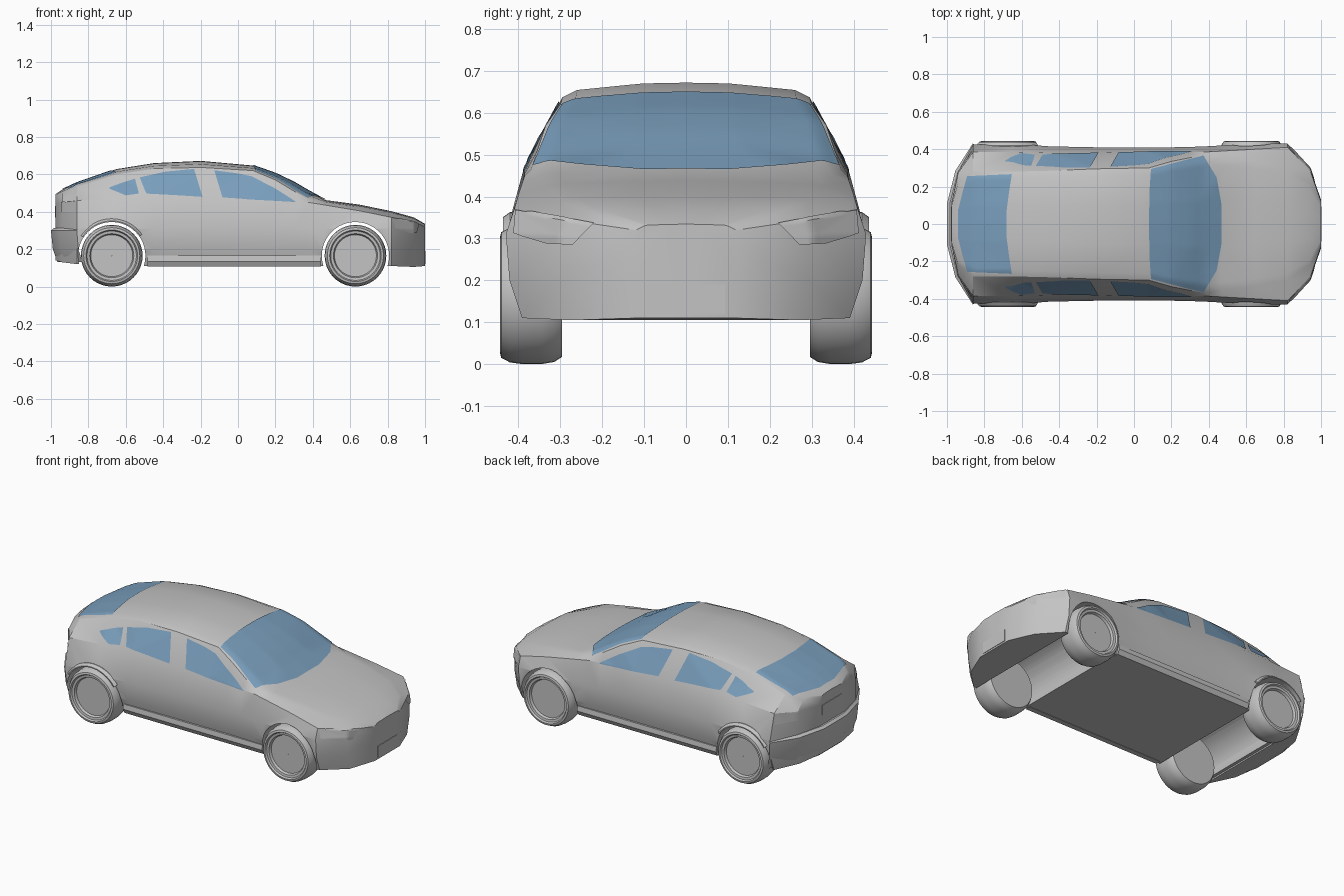
import bpy, bmesh, math
from mathutils import Vector
from mathutils.bvhtree import BVHTree

if "Cube" in bpy.data.objects:
    bpy.data.objects.remove(bpy.data.objects["Cube"])


def material(name, rgb):
    m = bpy.data.materials.new(name)
    m.diffuse_color = (*rgb, 1)
    m.use_nodes = True
    m.node_tree.nodes["Principled BSDF"].inputs["Base Color"].default_value = m.diffuse_color
    return m


GREY = material("body grey", (0.55, 0.55, 0.55))
GLASS = material("window blue", (0.19, 0.34, 0.50))


def make(name, verts, faces, mat, angle=30):
    me = bpy.data.meshes.new(name)
    me.from_pydata(verts, [], faces)
    bm = bmesh.new()
    bm.from_mesh(me)
    bmesh.ops.recalc_face_normals(bm, faces=bm.faces)
    bm.to_mesh(me)
    bm.free()
    me.materials.append(mat)
    ob = bpy.data.objects.new(name, me)
    bpy.context.collection.objects.link(ob)
    smooth(ob, angle)
    return ob


def smooth(ob, angle):
    bpy.ops.object.select_all(action='DESELECT')
    bpy.context.view_layer.objects.active = ob
    ob.select_set(True)
    bpy.ops.object.shade_smooth_by_angle(angle=math.radians(angle))


def loft(name, rings, mat, closed=False, angle=30):
    # Skin a list of equal closed rings; cap the ends unless the loft closes on itself
    n, k = len(rings[0]), len(rings)
    verts = [v for r in rings for v in r]
    faces = []
    for i in range(k if closed else k - 1):
        a, b = i * n, ((i + 1) % k) * n
        faces += [(a + j, a + (j + 1) % n, b + (j + 1) % n, b + j) for j in range(n)]
    if not closed:
        faces += [tuple(range(n)), tuple(range((k - 1) * n, k * n))]
    return make(name, verts, faces, mat, angle)


# Body stations: x, floor z, half width, belt (y, z), roof edge (y, z), top z
STATIONS = [
    (-.975, .14, .12, .115, .44, .10, .485, .495),
    (-.94, .13, .28, .275, .45, .22, .50, .518),
    (-.86, .12, .425, .385, .46, .28, .535, .555),
    (-.65, .11, .43, .385, .475, .28, .60, .628),
    (-.45, .11, .415, .38, .48, .285, .63, .66),
    (-.20, .11, .41, .38, .475, .295, .637, .672),
    (.08, .11, .41, .385, .465, .30, .62, .647),
    (.20, .11, .41, .385, .46, .335, .57, .605),
    (.30, .11, .412, .385, .455, .355, .51, .557),
    (.38, .11, .415, .385, .45, .37, .465, .51),
    (.47, .11, .42, .39, .435, .35, .452, .462),
    (.65, .11, .43, .40, .405, .33, .425, .438),
    (.82, .11, .43, .41, .37, .30, .39, .403),
    (.94, .105, .30, .29, .345, .22, .36, .37),
    (1.0, .11, .13, .12, .32, .10, .33, .335),
]
rings = []
for x, zb, w, ws, zs, wr, zr, zt in STATIONS:
    half = [(0, zb), (w * .91, zb), (w * .98, .2), (w, min(.31, zs - .04)), (ws, zs),
            (wr, zr), (wr * .88, zr + .5 * (zt - zr)), (wr * .35, zt - .002), (0, zt)]
    ring = half + [(-y, z) for y, z in half[-2:0:-1]]
    rings.append([(x, y, z) for y, z in ring])
body = loft("car_body", rings, GREY)
bm = bmesh.new()
bm.from_mesh(body.data)
bmesh.ops.triangulate(bm, faces=bm.faces)
bm.to_mesh(body.data)
SURFACE = BVHTree.FromBMesh(bm)
bm.free()

# Wheel wells cut across the full width
WHEELS = {"front": .628, "rear": -.675}
for x in WHEELS.values():
    bpy.ops.mesh.primitive_cylinder_add(vertices=48, radius=.18, depth=1.2,
                                        location=(x, 0, .165), rotation=(math.pi / 2, 0, 0))
    cutter = bpy.context.object
    cutter.hide_render = True
    mod = body.modifiers.new("well", 'BOOLEAN')
    mod.operation, mod.solver, mod.object = 'DIFFERENCE', 'EXACT', cutter
    bpy.context.view_layer.objects.active = body
    bpy.ops.object.modifier_apply(modifier=mod.name)
    bpy.data.objects.remove(cutter)
smooth(body, 30)

# Wheels: turned tyre and sunken rim profile (radius, y)
PROFILE = [(.001, .418), (.112, .418), (.118, .432), (.132, .434), (.138, .444), (.15, .441),
           (.161, .42), (.165, .39), (.165, .345), (.16, .315), (.148, .296), (.001, .296)]
for label, x in WHEELS.items():
    for side, s in (("left", 1), ("right", -1)):
        turned = []
        for i in range(40):
            a = i * math.tau / 40
            turned.append([(x + r * math.cos(a), s * y, .165 + r * math.sin(a)) for r, y in PROFILE])
        loft(f"{label}_wheel_{side}", turned, GREY, closed=True)

for side, s in (("left", 1), ("right", -1)):
    # Rear arch lip
    lip = []
    for i in range(17):
        a = math.radians(35 + i * 7)
        lip.append([(-.675 + r * math.cos(a), s * y, .165 + r * math.sin(a))
                    for r, y in ((.18, .40), (.18, .437), (.186, .437), (.198, .42), (.198, .40))])
    loft(f"rear_arch_lip_{side}", lip, GREY)
    # Sill
    loft(f"sill_{side}", [[(x, s * y, z) for y, z in
                           ((.36, .108), (.392, .108), (.406, .135), (.402, .165), (.36, .165))]
                          for x in (-.485, .445)], GREY)

# Rear bumper wrapping the tail
plan = [(-.862, .43), (-.955, .285), (-1.0, .11)]
plan = plan + [(x, -y) for x, y in reversed(plan)]
loft("rear_bumper", [[(x * k, y * k, z) for x, y in plan]
                     for z, k in ((.13, .965), (.20, .99), (.30, 1), (.312, .985))], GREY, angle=25)


# Thin panels laid onto the body between two edge lines
def resample(line, n=8):
    out = []
    for a, b in zip(line, line[1:]):
        out += [Vector(a).lerp(Vector(b), i / n) for i in range(n)]
    return out + [Vector(line[-1])]


def panel(name, mat, lower, upper, axis, sign, rows=12):
    lo, up = resample(lower), resample(upper)
    verts, n = [], len(lo)
    ray = Vector((0, 0, 0))
    ray[axis] = -sign
    for r in range(rows + 1):
        for a, b in zip(lo, up):
            p = list(a.lerp(b, r / rows))
            p.insert(axis, 2 * sign)
            hit, normal, _, _ = SURFACE.ray_cast(Vector(p), ray)
            if normal.dot(ray) > 0:
                normal = -normal
            verts.append(hit + normal * .004)
    faces = [(r * n + i, r * n + i + 1, r * n + n + i + 1, r * n + n + i)
             for r in range(rows) for i in range(n - 1)]
    ob = make(name, verts, faces, mat)
    if ob.data.polygons[0].normal.dot(ray) > 0:
        ob.data.flip_normals()


def mirrored(line):
    return line + [(x, -y) for x, y in reversed(line)]


# Windscreen and rear window, laid from above
panel("windscreen", GLASS, mirrored([(.37, .365), (.44, .25), (.467, .1)]),
      mirrored([(.09, .293), (.083, .2), (.08, .08)]), 2, 1)
panel("rear_window", GLASS, mirrored([(-.89, .255), (-.915, .17), (-.94, .07)]),
      mirrored([(-.652, .265), (-.667, .17), (-.68, .07)]), 2, 1)

for side, s in (("left", 1), ("right", -1)):
    # Side windows
    panel(f"front_door_window_{side}", GLASS,
          [(-.083, .475), (.03, .467), (.10, .463), (.21, .457), (.31, .451)],
          [(-.127, .62), (.0, .603), (.075, .587), (.20, .522), (.308, .453)], 1, s)
    panel(f"rear_door_window_{side}", GLASS, [(-.49, .495), (-.35, .488), (-.19, .478)],
          [(-.525, .582), (-.39, .612), (-.235, .627)], 1, s)
    panel(f"quarter_window_{side}", GLASS, [(-.688, .522), (-.60, .485), (-.53, .495)],
          [(-.686, .528), (-.62, .553), (-.55, .575)], 1, s)
    # Head lamps and tail lamps
    panel(f"head_lamp_{side}", GREY, [(s * .27, .285), (s * .33, .288), (s * .41, .312)],
          [(s * .22, .335), (s * .31, .352), (s * .405, .368)], 0, 1)
    panel(f"tail_lamp_{side}", GREY, [(s * .27, .40), (s * .395, .395)],
          [(s * .265, .45), (s * .375, .457)], 0, -1)

# Number plates, front and rear
for label, sx, z0, z1 in (("front", 1, .12, .19), ("rear", -1, .37, .43)):
    x0 = sx if sx > 0 else -.975
    loft(f"{label}_plate", [[(x, y, z) for y, z in
                             ((-.093, z0), (.093, z0), (.093, z1), (-.093, z1))]
                            for x in (x0 - sx * .004, x0 + sx * .003)], GREY)
